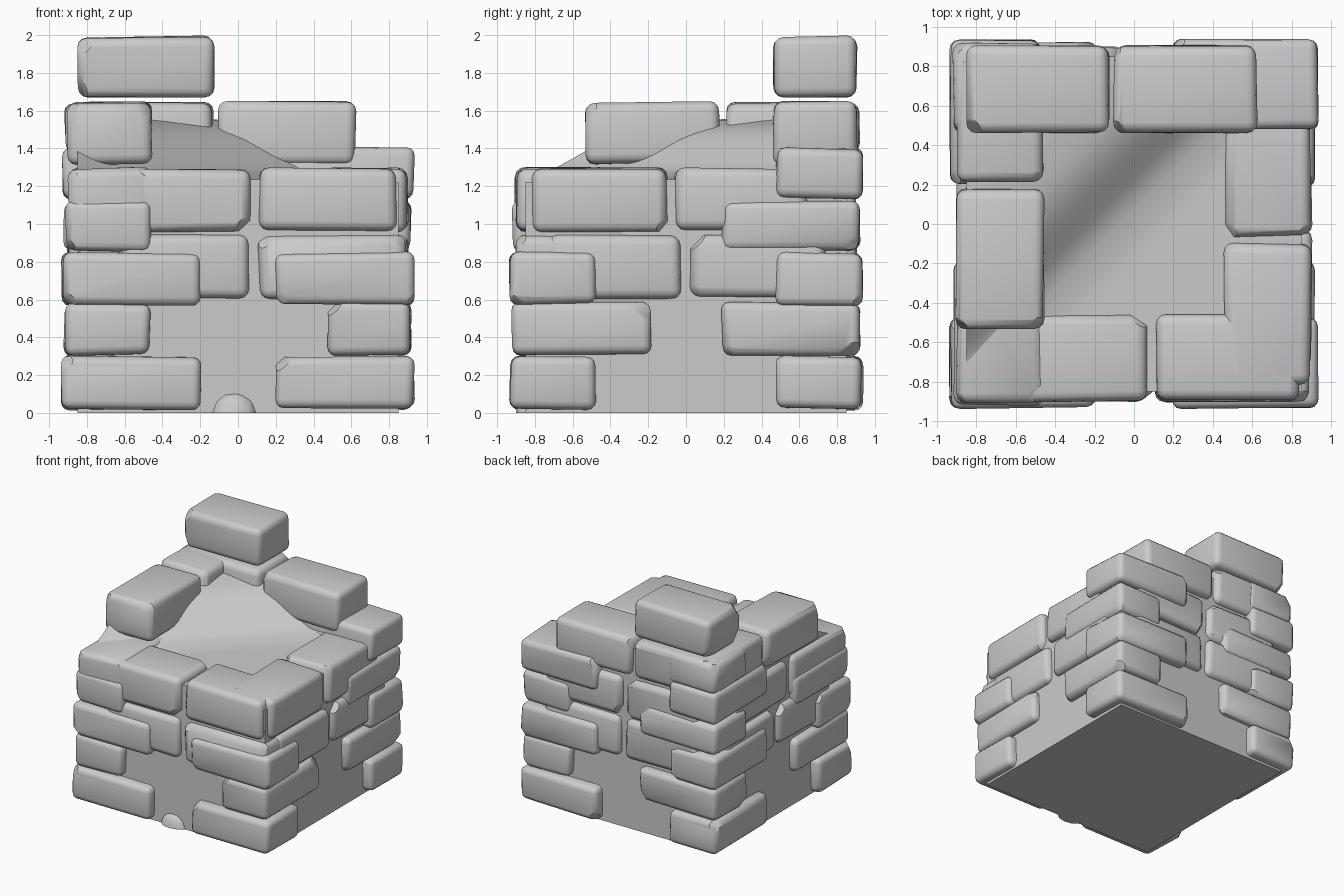
import bpy, bmesh, random
from mathutils import Vector

if "Cube" in bpy.data.objects:
    bpy.data.objects.remove(bpy.data.objects["Cube"])

random.seed(7)


def finish(bm, name):
    bmesh.ops.recalc_face_normals(bm, faces=bm.faces[:])
    me = bpy.data.meshes.new(name)
    bm.to_mesh(me)
    bm.free()
    ob = bpy.data.objects.new(name, me)
    bpy.context.collection.objects.link(ob)
    return ob


def stone(name, x0, x1, y0, y1, z0, z1, r=0.045, chips=2):
    """Rounded, slightly uneven block with chipped corners."""
    lo, hi = Vector((x0, y0, z0)), Vector((x1, y1, z1))
    mid, half = (lo + hi) / 2, (hi - lo) / 2
    bm = bmesh.new()
    bmesh.ops.create_cube(bm, size=2)
    for v in bm.verts:
        v.co = Vector([mid[i] + v.co[i] * (half[i] - random.uniform(0, 0.02))
                       for i in range(3)])
    bmesh.ops.bevel(bm, geom=bm.edges[:], offset=r, segments=3,
                    profile=0.5, affect='EDGES', clamp_overlap=True)
    for _ in range(chips):
        s = Vector([random.choice((-1, 1)) for _ in range(3)])
        n = Vector([s[i] * random.uniform(0.35, 1) for i in range(3)]).normalized()
        reach = max(v.co.dot(n) for v in bm.verts)
        bmesh.ops.bisect_plane(bm, geom=bm.verts[:] + bm.edges[:] + bm.faces[:],
                               plane_co=n * (reach - random.uniform(0.01, 0.03)),
                               plane_no=n, clear_outer=True)
        bmesh.ops.holes_fill(bm, edges=[e for e in bm.edges if e.is_boundary])
    return finish(bm, name)


# Core: solid block whose top falls from the back left to the front right
def top_height(x, y):
    pts = [(-1.8, 1.58), (-0.9, 1.55), (-0.6, 1.51), (-0.45, 1.46),
           (-0.15, 1.29), (0.1, 1.25), (1.8, 1.22)]
    t = x - y
    for (a, za), (b, zb) in zip(pts, pts[1:]):
        if t <= b:
            return za + (zb - za) * (t - a) / (b - a)
    return pts[-1][1]


C, N = 0.85, 24
bm = bmesh.new()
bmesh.ops.create_grid(bm, x_segments=N, y_segments=N, size=C)
rim = [e for e in bm.edges if e.is_boundary]
for v in bm.verts:
    v.co.z = top_height(v.co.x, v.co.y)
wall = bmesh.ops.extrude_edge_only(bm, edges=rim)['geom']
for v in wall:
    if isinstance(v, bmesh.types.BMVert):
        v.co.z = 0
bmesh.ops.holes_fill(bm, edges=[e for e in bm.edges if e.is_boundary])
finish(bm, "core")

# Corner stones: alternate courses run long along x or along y
COURSES = [(0.01, 0.31), (0.295, 0.59), (0.565, 0.86),
           (0.85, 1.125), (1.125, 1.41), (1.38, 1.65)]


def corner(name, sx, sy, runs):
    for k, run in enumerate(runs):
        out = 0.94 - 0.012 * (k % 2)
        ix = out - (0.75 if run == 'x' else 0.47)
        iy = out - (0.75 if run == 'y' else 0.47)
        xs, ys = sorted((sx * out, sx * ix)), sorted((sy * out, sy * iy))
        stone(f"{name}_corner_stone_{k}", *xs, *ys, *COURSES[k])


corner("front_left", -1, -1, "xyxy")
corner("front_right", 1, -1, "xyx")
corner("back_right", 1, 1, "xyxyx")
corner("back_left", -1, 1, "yxyxys")

# Wall stones: spans along each wall, per course
A, B, D, E = (0.60, 0.95), (0.95, 1.305), (1.31, 1.655), (1.655, 2.0)
IN, OUT = 0.45, 0.91
WALLS = {
    "front": [(-0.64, 0.07, A), (0.10, 0.90, A), (-0.65, 0.08, B), (0.10, 0.85, B)],
    "right": [(-0.74, -0.02, A), (0.01, 0.75, A), (-0.83, -0.09, B), (-0.07, 0.65, B)],
    "left": [(-0.70, 0.02, A), (0.05, 0.75, A), (-0.91, -0.16, B), (-0.13, 0.60, B),
             (-0.54, 0.19, D), (0.21, 0.88, D)],
    "back": [(-0.75, -0.03, A), (0.0, 0.74, A), (-0.76, -0.04, B), (-0.01, 0.72, B),
             (-0.85, -0.125, D), (-0.11, 0.63, D), (-0.86, -0.12, E)],
}
for side, spans in WALLS.items():
    s = 1 if side in ("right", "back") else -1
    depth = sorted((s * IN, s * OUT))
    for k, (a, b, z) in enumerate(spans):
        box = (a, b, *depth) if side in ("front", "back") else (*depth, a, b)
        stone(f"{side}_wall_stone_{k}", *box, *z, r=0.05, chips=3)

# Small rubble piece at the foot of the front wall
bm = bmesh.new()
bmesh.ops.create_icosphere(bm, subdivisions=2, radius=1)
for v in bm.verts:
    v.co = Vector((-0.02 + v.co.x * 0.12, -0.83 + v.co.y * 0.07, max(v.co.z, 0) * 0.11))
finish(bm, "front_rubble")

# Smooth shading with crisp chips
for ob in bpy.data.objects:
    ob.select_set(True)
    bpy.context.view_layer.objects.active = ob
bpy.ops.object.shade_smooth_by_angle(angle=0.7)
